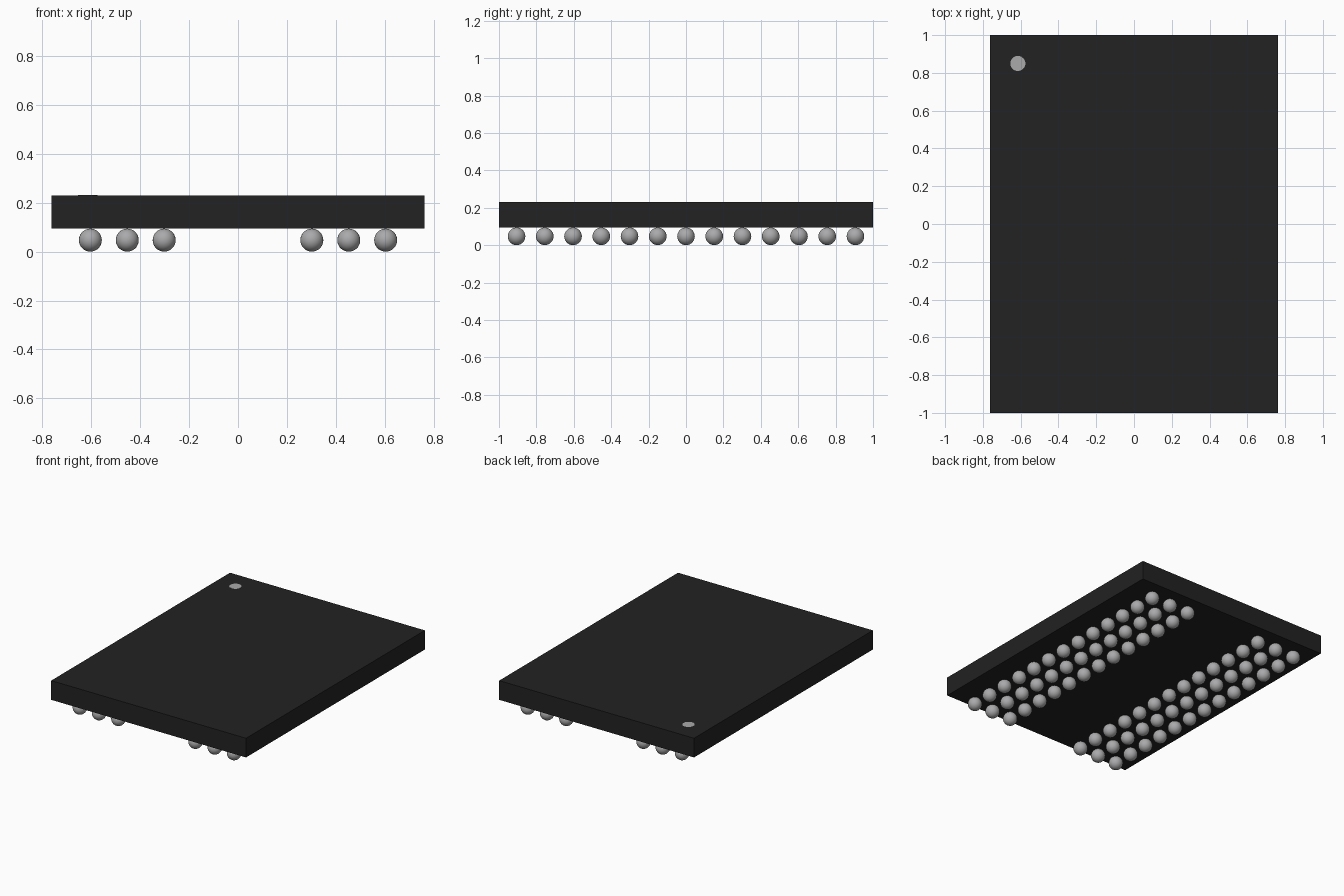
import bpy, bmesh
from mathutils import Matrix

if "Cube" in bpy.data.objects:
    bpy.data.objects.remove(bpy.data.objects["Cube"])

PITCH = 0.151       # ball spacing
BALL_R = 0.047
BOTTOM, TOP = 0.094, 0.23


def material(name, value):
    mat = bpy.data.materials.new(name)
    mat.diffuse_color = (*value, 1)
    mat.use_nodes = True
    mat.node_tree.nodes["Principled BSDF"].inputs["Base Color"].default_value = mat.diffuse_color
    return mat


def make_object(name, bm, mat, smooth=False):
    mesh = bpy.data.meshes.new(name)
    for face in bm.faces:
        face.smooth = smooth
    bm.to_mesh(mesh)
    bm.free()
    mesh.materials.append(mat)
    obj = bpy.data.objects.new(name, mesh)
    bpy.context.collection.objects.link(obj)
    return obj


black = material("black resin", (0.016, 0.016, 0.016))
silver = material("solder grey", (0.40, 0.40, 0.41))

# Flat rectangular package body
bm = bmesh.new()
bmesh.ops.create_cube(bm, size=1, matrix=Matrix.Translation((0, 0, (BOTTOM + TOP) / 2))
                      @ Matrix.Diagonal((1.526, 2.0, TOP - BOTTOM, 1)))
make_object("package_body", bm, black)

# Round pin-one marker, a thin plate on the top face
bm = bmesh.new()
bmesh.ops.create_cone(bm, cap_ends=True, segments=32, radius1=0.04, radius2=0.04, depth=0.002,
                      matrix=Matrix.Translation((-0.615, 0.85, TOP)))
make_object("corner_marker", bm, silver)

# Two banks of solder balls, three columns by thirteen rows each
for name, side in (("left_solder_balls", -1), ("right_solder_balls", 1)):
    bm = bmesh.new()
    for column in (2, 3, 4):
        for row in range(-6, 7):
            bmesh.ops.create_uvsphere(
                bm, u_segments=24, v_segments=14, radius=BALL_R,
                matrix=Matrix.Translation((side * column * PITCH, row * PITCH, BALL_R)))
    make_object(name, bm, silver, smooth=True)
